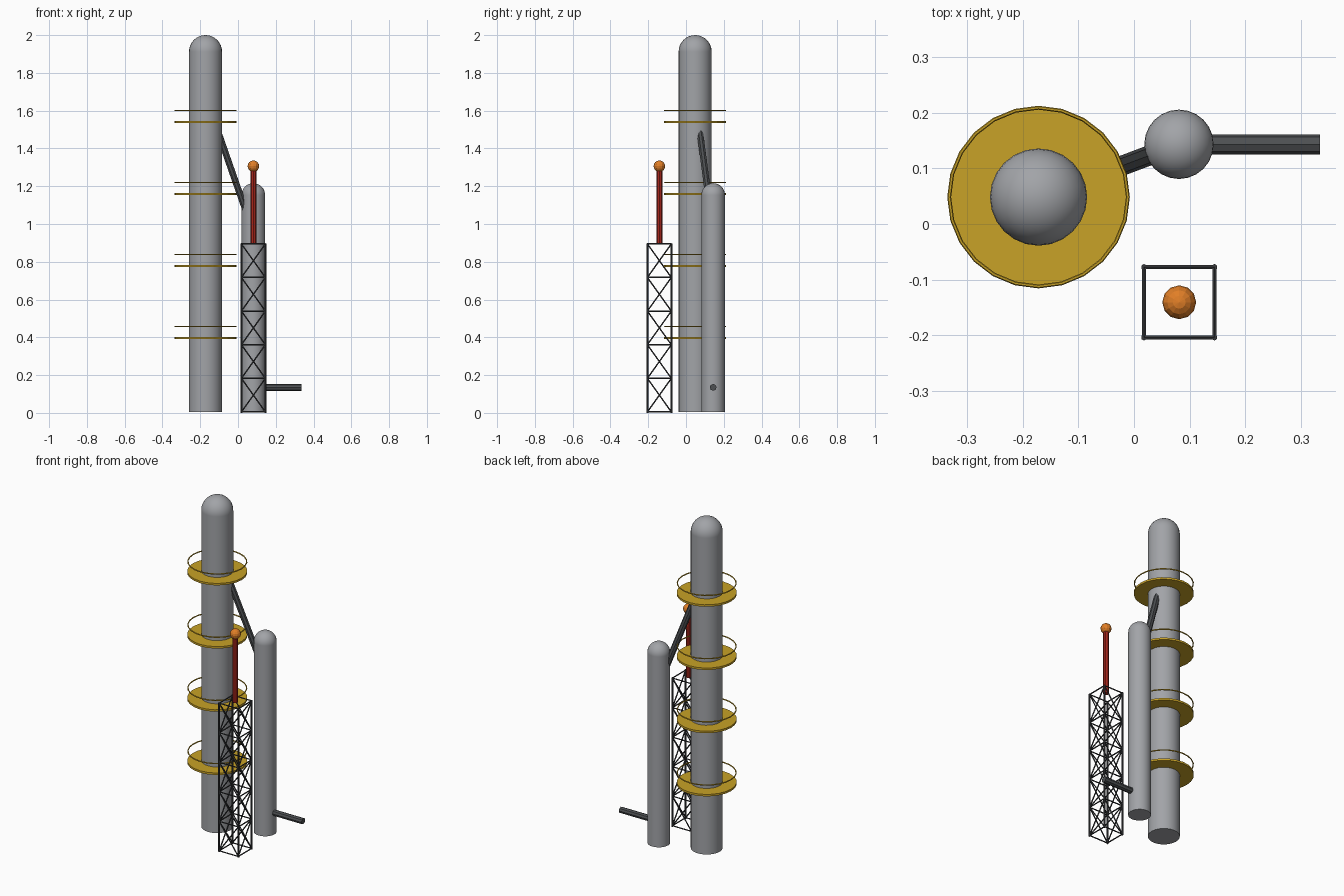
import bpy, math
from mathutils import Vector

if "Cube" in bpy.data.objects:
    bpy.data.objects.remove(bpy.data.objects["Cube"])


def mat(name, rgb):
    m = bpy.data.materials.new(name)
    m.diffuse_color = (*rgb, 1)
    m.use_nodes = True
    m.node_tree.nodes["Principled BSDF"].inputs["Base Color"].default_value = m.diffuse_color
    return m


STEEL = mat("grey_steel", (0.36, 0.37, 0.39))
YELLOW = mat("safety_yellow", (0.58, 0.36, 0.02))
PIPE = mat("dark_pipe", (0.075, 0.08, 0.085))
FRAME = mat("frame_black", (0.04, 0.042, 0.046))
RED = mat("mast_red", (0.40, 0.02, 0.012))
ORANGE = mat("flame_orange", (0.75, 0.21, 0.02))


def finish(name, m, smooth=False):
    ob = bpy.context.object
    ob.name = name
    ob.data.materials.append(m)
    if smooth:
        bpy.ops.object.shade_smooth_by_angle(angle=math.radians(30))
    return ob


def rod(name, a, b, r, m, sides=8, smooth=False):
    a, b = Vector(a), Vector(b)
    d = b - a
    bpy.ops.mesh.primitive_cylinder_add(
        vertices=sides, radius=r, depth=d.length, location=(a + b) / 2,
        rotation=d.to_track_quat('Z', 'Y').to_euler())
    return finish(name, m, smooth)


def ball(name, loc, r, m, seg, rings, smooth=False):
    bpy.ops.mesh.primitive_uv_sphere_add(segments=seg, ring_count=rings, radius=r, location=loc)
    return finish(name, m, smooth)


BASE = 0.005

# Domed columns
def column(name, x, y, r, top):
    rod(name + "_shell", (x, y, BASE), (x, y, top - r), r, STEEL, 24, True)
    ball(name + "_dome", (x, y, top - r), r, STEEL, 24, 16, True)


BX, BY, BR = -0.172, 0.0485, 0.0876
SX, SY, SR = 0.081, 0.1436, 0.0625
column("main_column", BX, BY, BR, 2.0)
column("side_column", SX, SY, SR, 1.216)

# Platforms with hand rails
for i in range(4):
    z = 0.397 + i * 0.381
    rod(f"platform_{i}", (BX, BY, z - 0.006), (BX, BY, z + 0.006), 0.164, YELLOW, 24)
    bpy.ops.mesh.primitive_torus_add(
        location=(BX, BY, z + 0.061), major_radius=0.161, minor_radius=0.0035,
        major_segments=24, minor_segments=6)
    finish(f"hand_rail_{i}", YELLOW)

# Sloping transfer pipe along the line between both column axes, and outlet pipe
def on_line(x):
    t = (x - BX) / (SX - BX)
    return (x, BY + t * (SY - BY), 1.13 - 2.86 * (x - 0.02))


rod("transfer_pipe", on_line(-0.13), on_line(0.05), 0.018, PIPE)
rod("outlet_pipe", (SX, SY, 0.135), (0.335, SY, 0.135), 0.018, PIPE)

# Lattice tower: legs, horizontals and cross braces
TX, TY, H, BAYS, TOP = 0.0815, -0.141, 0.0635, 5, 0.895
corners = [(TX - H, TY - H), (TX + H, TY - H), (TX + H, TY + H), (TX - H, TY + H)]
levels = [BASE + (TOP - BASE) * k / BAYS for k in range(BAYS + 1)]
for i, p in enumerate(corners):
    q = corners[(i + 1) % 4]
    rod(f"tower_leg_{i}", (*p, 0), (*p, TOP + 0.003), 0.0055, FRAME, 6)
    for k, z in enumerate(levels):
        rod(f"tower_beam_{i}_{k}", (*p, z), (*q, z), 0.0038, FRAME, 6)
        if k < BAYS:
            z2 = levels[k + 1]
            rod(f"tower_brace_{i}_{k}_a", (*p, z), (*q, z2), 0.0036, FRAME, 6)
            rod(f"tower_brace_{i}_{k}_b", (*q, z), (*p, z2), 0.0036, FRAME, 6)

# Flare stack and tip
rod("flare_stack", (TX, TY, TOP), (TX, TY, 1.30), 0.0155, RED)
ball("flare_tip", (TX, TY, 1.306), 0.0305, ORANGE, 12, 8)
